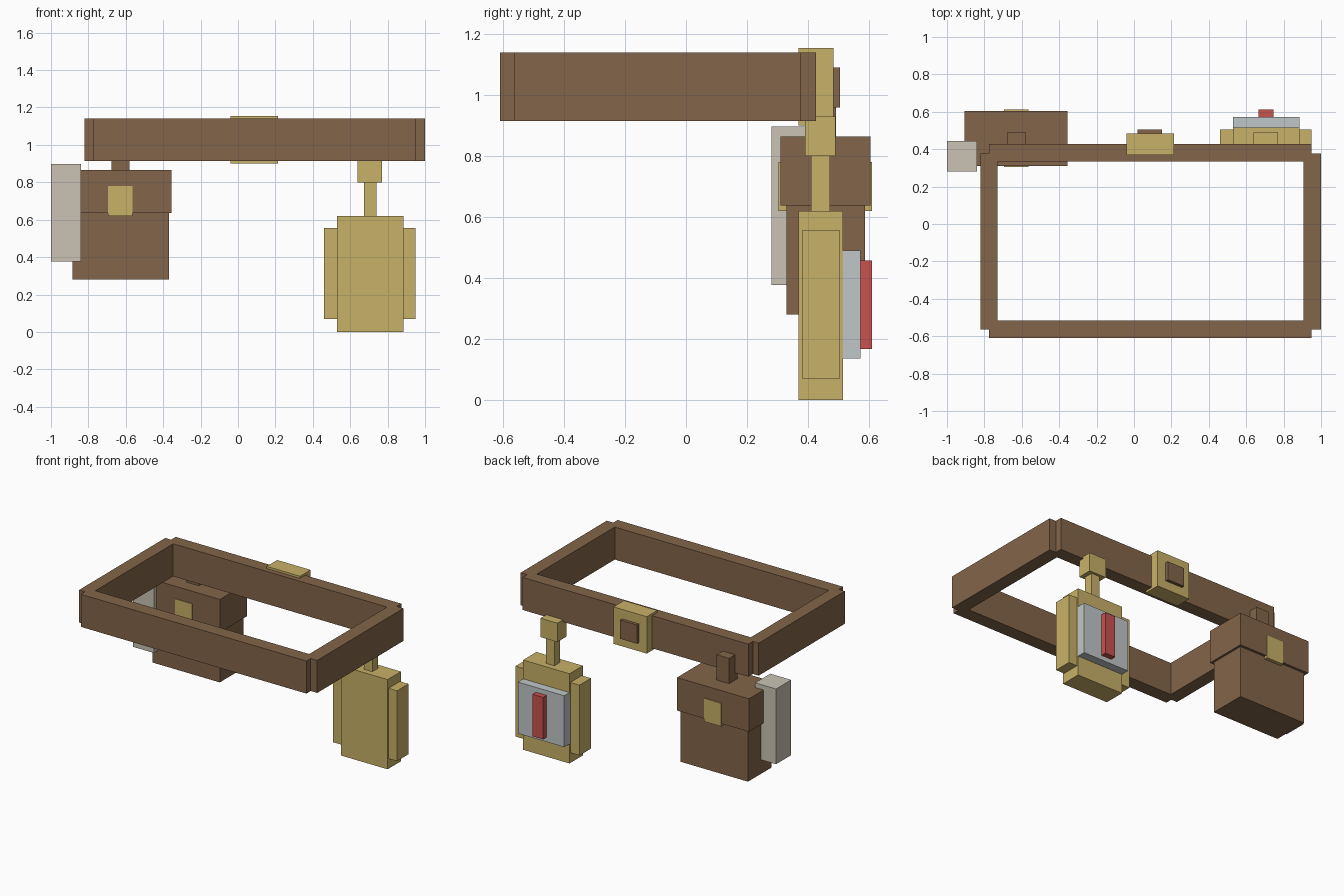
import bpy
import bmesh
from mathutils import Vector

default = bpy.data.objects.get("Cube")
if default:
    bpy.data.objects.remove(default, do_unlink=True)


def material(name, color):
    mat = bpy.data.materials.new(name)
    mat.use_nodes = True
    mat.diffuse_color = (*color, 1)
    mat.node_tree.nodes["Principled BSDF"].inputs["Base Color"].default_value = (*color, 1)
    return mat


brown = material("brown leather", (0.227, 0.130, 0.067))
gold = material("gold", (0.578, 0.440, 0.138))
steel = material("pale steel", (0.527, 0.565, 0.578))
red = material("red", (0.578, 0.085, 0.078))
parchment = material("parchment", (0.591, 0.552, 0.456))


def box(name, mat, x, y, z):
    """Box from its low and high limit on each axis."""
    low, high = (Vector(p) for p in zip(x, y, z))
    bm = bmesh.new()
    bmesh.ops.create_cube(bm, size=1)
    bmesh.ops.scale(bm, vec=high - low, verts=bm.verts)
    mesh = bpy.data.meshes.new(name)
    bm.to_mesh(mesh)
    bm.free()
    mesh.materials.append(mat)
    obj = bpy.data.objects.new(name, mesh)
    obj.location = (low + high) / 2
    bpy.context.collection.objects.link(obj)
    return obj


# Belt: four bars with stepped corners
belt_z = (0.915, 1.14)
for name, y in (("belt_front", (-0.61, -0.515)), ("belt_back", (0.335, 0.427))):
    box(name, brown, (-0.775, 0.95), y, belt_z)
for name, x in (("belt_right", (-0.82, -0.73)), ("belt_left", (0.905, 1.0))):
    box(name, brown, x, (-0.563, 0.377), belt_z)

# Buckle
box("buckle", gold, (-0.04, 0.215), (0.37, 0.485), (0.90, 1.155))
box("buckle_center", brown, (0.02, 0.15), (0.48, 0.506), (0.96, 1.09))

# Pouch with lid, clasp and strap
box("pouch_body", brown, (-0.885, -0.37), (0.33, 0.587), (0.28, 0.65))
box("pouch_lid", brown, (-0.905, -0.355), (0.31, 0.605), (0.637, 0.865))
box("pouch_clasp", gold, (-0.695, -0.565), (0.304, 0.611), (0.62, 0.78))
box("pouch_strap", brown, (-0.675, -0.58), (0.40, 0.493), (0.85, 1.04))

# Scroll beside the pouch
box("scroll", parchment, (-1.0, -0.84), (0.28, 0.445), (0.377, 0.897))

# Hanging flask with its hook
box("flask_hook", gold, (0.64, 0.77), (0.39, 0.49), (0.80, 0.93))
box("flask_neck", gold, (0.675, 0.74), (0.41, 0.473), (0.61, 0.81))
box("flask_body", gold, (0.53, 0.885), (0.37, 0.515), (0.0, 0.62))
box("flask_sides", gold, (0.46, 0.95), (0.38, 0.505), (0.07, 0.556))
box("flask_plate", steel, (0.53, 0.885), (0.51, 0.573), (0.135, 0.49))
box("flask_stripe", red, (0.665, 0.745), (0.565, 0.611), (0.167, 0.457))
